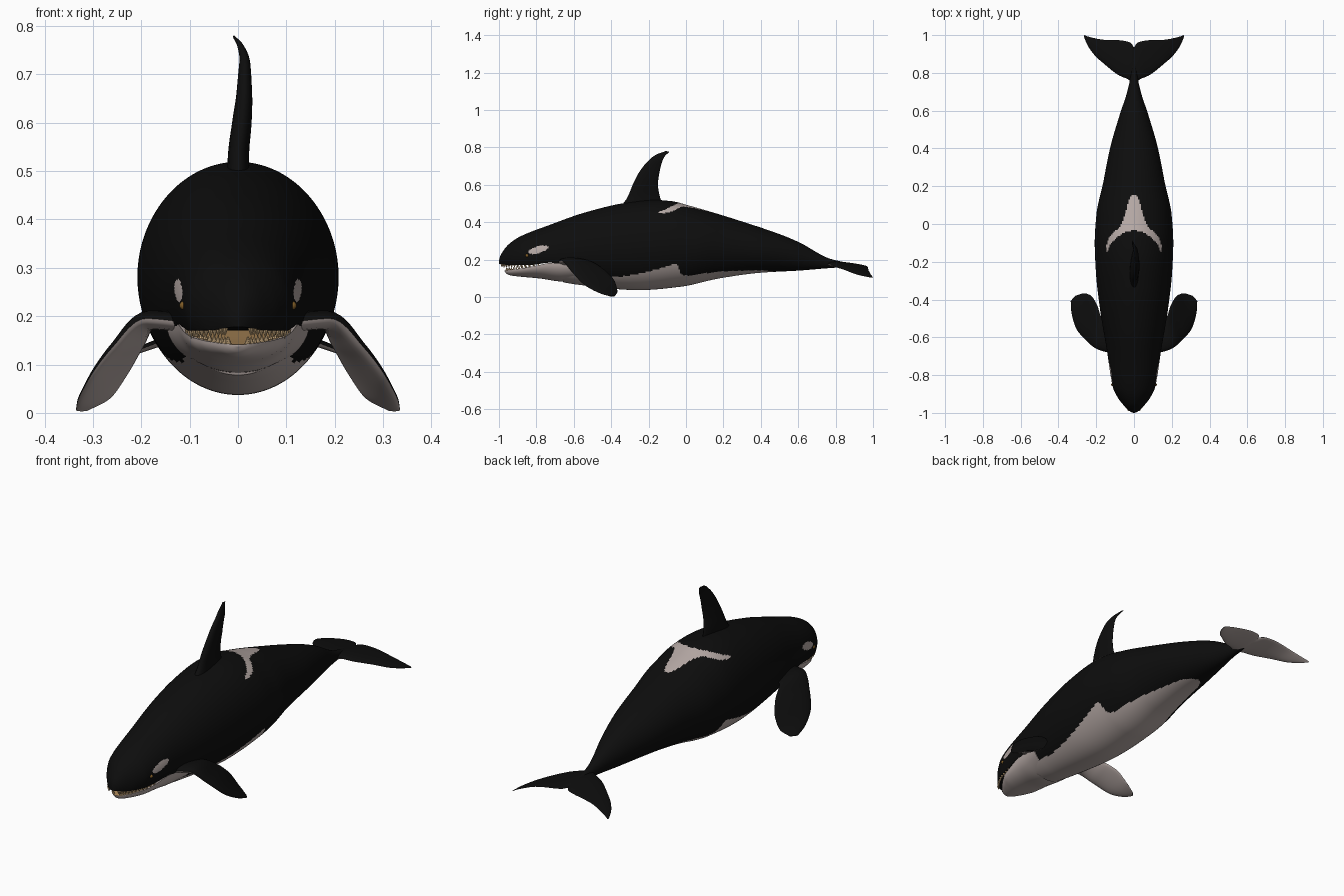
import bpy, bmesh, math
from mathutils import Vector

if "Cube" in bpy.data.objects:
    bpy.data.objects.remove(bpy.data.objects["Cube"])


def material(name, rgb):
    m = bpy.data.materials.new(name)
    m.diffuse_color = (*rgb, 1)
    m.use_nodes = True
    m.node_tree.nodes["Principled BSDF"].inputs["Base Color"].default_value = m.diffuse_color
    return m


BLACK = material("black skin", (0.004, 0.004, 0.004))
WHITE = material("pale skin", (0.47, 0.40, 0.38))
TAN = material("mouth tan", (0.42, 0.25, 0.10))
TOOTH = material("tooth ivory", (0.55, 0.38, 0.20))
EYE = material("eye amber", (0.22, 0.11, 0.02))


def curve(*pts):
    """Smooth monotone curve through (t, value) points."""
    xs, ys = zip(*pts)
    n = len(xs)
    d = [(ys[i + 1] - ys[i]) / (xs[i + 1] - xs[i]) for i in range(n - 1)]
    m = [d[0]] + [2 * a * b / (a + b) if a * b > 0 else 0 for a, b in zip(d, d[1:])] + [d[-1]]

    def f(x):
        x = min(max(x, xs[0]), xs[-1])
        i = next((k for k in range(n - 1) if x <= xs[k + 1]), n - 2)
        h = xs[i + 1] - xs[i]
        t = (x - xs[i]) / h
        return ((2 * t**3 - 3 * t**2 + 1) * ys[i] + (t**3 - 2 * t**2 + t) * h * m[i]
                + (3 * t**2 - 2 * t**3) * ys[i + 1] + (t**3 - t**2) * h * m[i + 1])
    return f


def loft(name, rings, mats, rule=None):
    """Skin closed rings; rule(face centre, ring index) picks the material."""
    bm = bmesh.new()
    vr = [[bm.verts.new(p) for p in r] for r in rings]
    n = len(vr[0])
    for a, b in zip(vr, vr[1:]):
        for j in range(n):
            k = (j + 1) % n
            f = bm.faces.new((a[j], a[k], b[k], b[j]))
            if rule:
                f.material_index = rule(f.calc_center_median(), j)
    bm.faces.new(vr[0])
    bm.faces.new(vr[-1])
    bmesh.ops.recalc_face_normals(bm, faces=bm.faces[:])
    return finish(name, bm, mats)


def finish(name, bm, mats):
    me = bpy.data.meshes.new(name)
    bm.to_mesh(me)
    bm.free()
    for m in mats:
        me.materials.append(m)
    ob = bpy.data.objects.new(name, me)
    bpy.context.collection.objects.link(ob)
    return ob


# Body outlines along y
top = curve((-1, .195), (-.995, .215), (-.98, .243), (-.95, .28), (-.89, .322), (-.73, .385),
            (-.54, .452), (-.33, .502), (-.17, .519), (-.08, .513), (.02, .488), (.29, .407),
            (.53, .325), (.61, .29), (.77, .205), (.88, .18))
bottom = curve((-1, .17), (-.97, .14), (-.94, .118), (-.78, .10), (-.57, .065), (-.25, .037),
               (-.03, .055), (.18, .10), (.4, .13), (.61, .142), (.77, .155), (.88, .162))
width = curve((-1, .003), (-.995, .016), (-.98, .036), (-.95, .063), (-.92, .085), (-.87, .11),
              (-.66, .145), (-.45, .18), (-.25, .202), (-.1, .208), (.05, .199), (.21, .165),
              (.4, .127), (.58, .075), (.7, .036), (.77, .021), (.88, .012))
upper_lip = curve((-1, .178), (-.95, .171), (-.85, .17), (-.72, .184), (-.68, .15), (-.64, 0))
# Height of the belly patch edge
belly = curve((-.7, 0), (-.67, .10), (-.6, .115), (-.45, .105), (-.35, .11), (-.25, .125),
              (-.15, .15), (-.07, .173), (-.045, .175), (-.03, .13), (0, .115), (.1, .127),
              (.2, .137), (.4, .143), (.48, .135), (.51, 0))
# Saddle patch edges by distance from the centre line
saddle_in = curve((0, -.03), (.05, -.045), (.1, -.08), (.125, -.11), (.145, -.155))
saddle_out = curve((0, .155), (.015, .148), (.03, .115), (.045, .06), (.06, .01), (.08, -.02),
                   (.12, -.055), (.14, -.09), (.15, -.155))


def body_rule(c, j):
    x = abs(c.x)
    if c.z < belly(c.y):
        return 1
    if c.z > .35 and x < .148 and saddle_in(x) < c.y < saddle_out(x):
        return 1
    dy, dz = c.y + .79, c.z - .253
    u, v = dy * .96 + dz * .28, dz * .96 - dy * .28
    return int(x > .06 and (u / .055) ** 2 + (v / .018) ** 2 < 1)


# Body with the upper jaw
rings = []
for i in range(261):
    y = -1 + 1.88 * (i / 260) ** 1.25
    c, h = (top(y) + bottom(y)) / 2, (top(y) - bottom(y)) / 2
    rings.append([(width(y) * math.cos(a), y, max(c + h * math.sin(a), upper_lip(y)))
                  for a in (math.tau * k / 160 for k in range(160))])
loft("body", rings, [BLACK, WHITE], body_rule)

# Lower jaw: half ellipse with a flat tan top
jaw_top = curve((-.97, .141), (-.9, .15), (-.8, .168), (-.72, .183), (-.58, .185))
jaw_low = curve((-.97, .138), (-.96, .125), (-.94, .116), (-.78, .099), (-.66, .083), (-.58, .085))


def jaw_width(y):
    return .93 * width(y - .03 * min(1, (-.58 - y) / .3))


rings = []
for i in range(41):
    y = -.97 + .39 * (i / 40) ** 1.5
    ring = []
    for k in range(48):
        a = math.tau * k / 48
        drop = max(0, -math.sin(a)) * (jaw_top(y) - jaw_low(y))
        ring.append((jaw_width(y) * math.cos(a), y, jaw_top(y) - drop))
    rings.append(ring)
loft("lower_jaw", rings, [WHITE, TAN], lambda c, j: int(j < 24 and abs(c.x) < .93 * jaw_width(c.y)))


# Teeth in a row along each jaw
def teeth(name, wfun, zfun, y0, direction):
    bm = bmesh.new()
    for i in range(13):
        y = y0 + .17 * (i / 12) ** 1.7
        for s in (-1, 1):
            x, z = s * wfun(y) * .86, zfun(y)
            base = [bm.verts.new((x + .006 * math.cos(a), y + .006 * math.sin(a), z))
                    for a in (math.tau * k / 8 for k in range(8))]
            tip = bm.verts.new((x, y, z + direction * .016))
            bm.faces.new(base)
            for j in range(8):
                bm.faces.new((base[j], base[(j + 1) % 8], tip))
    bmesh.ops.recalc_face_normals(bm, faces=bm.faces[:])
    finish(name, bm, [TOOTH])


teeth("upper_teeth", width, upper_lip, -.985, -1)
teeth("lower_teeth", jaw_width, jaw_top, -.96, 1)


# Fins: stations of (leading point, trailing point, half thickness)
def fin(name, stations, side=1, under=None, steps=40, n=24):
    cols = [curve(*[(i, (*s[0], *s[1], s[2])[k]) for i, s in enumerate(stations)]) for k in range(7)]

    def at(t):
        v = [c(t) for c in cols]
        return Vector(v[:3]), Vector(v[3:6]), v[6]
    last, rings = len(stations) - 1, []
    for i in range(steps + 1):
        t = last * i / steps
        lead, trail, thick = at(t)
        p, q = at(max(0, t - .1)), at(min(last, t + .1))
        nrm = (trail - lead).cross(q[0] + q[1] - p[0] - p[1]).normalized()
        if nrm.z < 0 and under:
            nrm = -nrm
        ring = []
        for k in range(n):
            a = math.tau * k / n
            s = (1 - math.cos(a)) / 2
            pt = lead.lerp(trail, s) + nrm * thick * math.sin(a) * (1.25 - .7 * s)
            ring.append((pt.x * side, pt.y, pt.z))
        rings.append(ring)
    loft(name, rings, [BLACK, under or BLACK], lambda c, j: int(j >= n // 2))


# Dorsal fin, leaning a little to one side
fin("dorsal_fin", [((0, -.38, .45), (0, -.10, .45), .026), ((.001, -.315, .53), (.001, -.138, .53), .023),
                   ((.008, -.285, .6), (.008, -.15, .6), .021), ((.013, -.255, .66), (.013, -.143, .66), .017),
                   ((.014, -.21, .72), (.014, -.127, .725), .012), ((.006, -.165, .758), (.006, -.113, .753), .007),
                   ((-.009, -.11, .78), (-.009, -.088, .776), .002)])

flipper = [((.09, -.69, .185), (.09, -.52, .19), .022), ((.19, -.665, .195), (.168, -.50, .186), .02),
           ((.26, -.61, .135), (.195, -.43, .14), .017), ((.31, -.545, .067), (.23, -.378, .078), .013),
           ((.332, -.46, .022), (.265, -.367, .03), .009), ((.335, -.41, .006), (.31, -.38, .005), .003)]
fluke = [((0, .74, .178), (0, .935, .168), .016), ((.03, .765, .177), (.02, .96, .166), .015),
         ((.08, .787, .168), (.08, .973, .16), .012), ((.155, .845, .148), (.155, .975, .146), .009),
         ((.21, .895, .128), (.21, .984, .128), .007), ((.245, .945, .114), (.245, .993, .114), .004),
         ((.265, .99, .104), (.264, 1.0, .104), .001)]
for side, word in ((1, "right"), (-1, "left")):
    fin(word + "_flipper", flipper, side, WHITE)
    fin(word + "_tail_fluke", fluke, side, WHITE)
    # Eye
    bm = bmesh.new()
    bmesh.ops.create_uvsphere(bm, u_segments=16, v_segments=10, radius=.009)
    bmesh.ops.translate(bm, verts=bm.verts[:], vec=(side * .112, -.85, .222))
    finish(word + "_eye", bm, [EYE])

# Smooth shading
for ob in bpy.context.collection.objects:
    ob.select_set(True)
    bpy.context.view_layer.objects.active = ob
bpy.ops.object.shade_smooth_by_angle(angle=math.radians(40))
